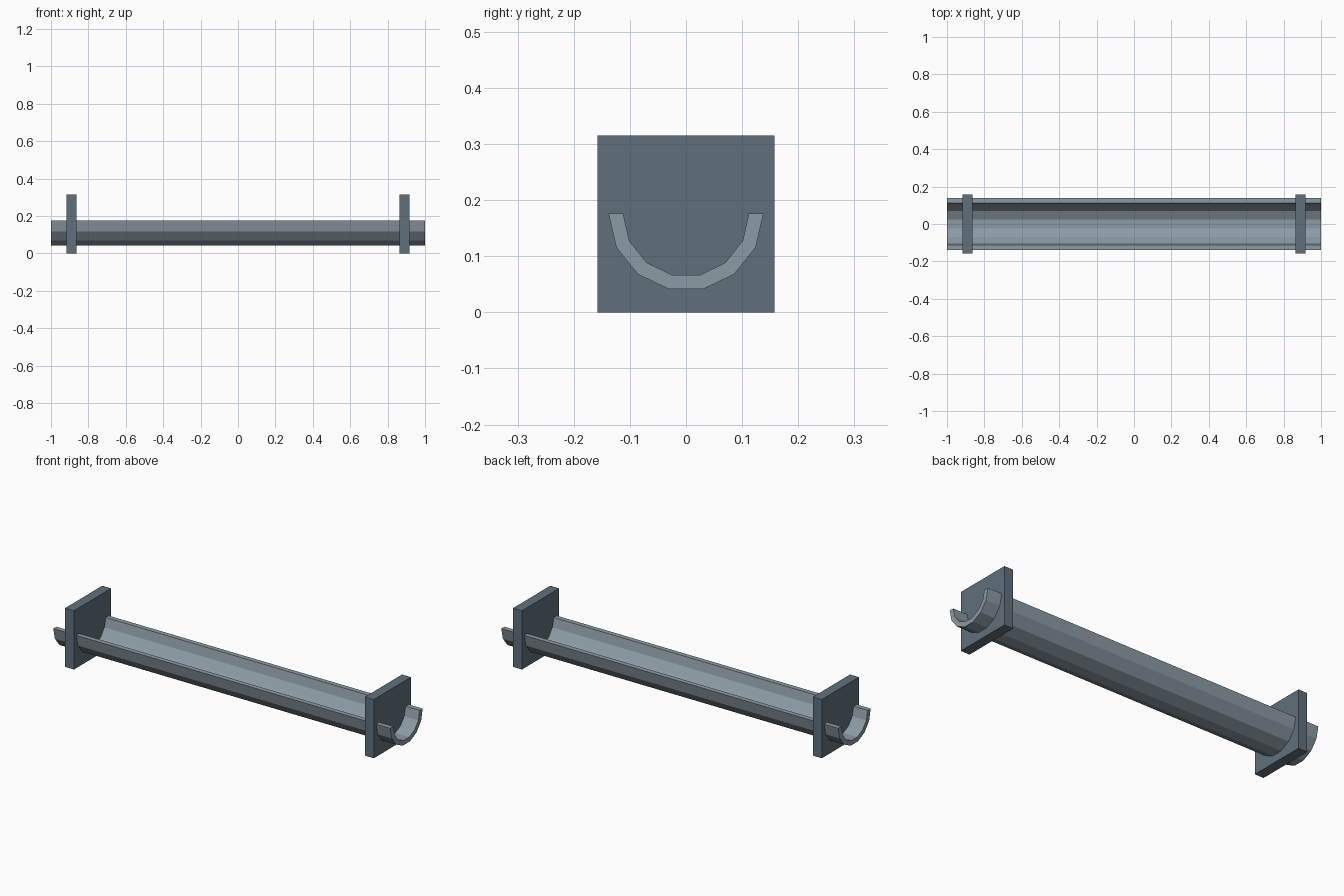
import bpy, bmesh, math

if "Cube" in bpy.data.objects:
    bpy.data.objects.remove(bpy.data.objects["Cube"])


def material(name, rgb):
    m = bpy.data.materials.new(name)
    m.diffuse_color = (*rgb, 1)
    m.use_nodes = True
    m.node_tree.nodes["Principled BSDF"].inputs["Base Color"].default_value = m.diffuse_color
    return m


def make_object(name, bm, mat):
    bmesh.ops.recalc_face_normals(bm, faces=bm.faces)
    me = bpy.data.meshes.new(name)
    bm.to_mesh(me)
    bm.free()
    me.materials.append(mat)
    ob = bpy.data.objects.new(name, me)
    bpy.context.collection.objects.link(ob)
    return ob


def extrude_profile(name, pts, x0, x1, mat):
    """Extrude a closed (y, z) outline along x."""
    bm = bmesh.new()
    face = bm.faces.new([bm.verts.new((x0, y, z)) for y, z in pts])
    out = bmesh.ops.extrude_face_region(bm, geom=[face])
    verts = [g for g in out["geom"] if isinstance(g, bmesh.types.BMVert)]
    bmesh.ops.translate(bm, verts=verts, vec=(x1 - x0, 0, 0))
    return make_object(name, bm, mat)


light_steel = material("light steel", (0.262, 0.328, 0.376))
dark_steel = material("dark steel", (0.117, 0.162, 0.202))

# Half-round trough, seven flat sides
RIM_Z, OUTER, INNER, SIDES = 0.176, 0.138, 0.112, 7


def arc(r):
    angles = [math.pi * (1 + i / SIDES) for i in range(SIDES + 1)]
    return [(r * math.cos(a), RIM_Z + r * math.sin(a)) for a in angles]


extrude_profile("trough", arc(OUTER) + arc(INNER)[::-1], -1, 1, light_steel)

# Square support plates near both ends
H = 0.1575
square = [(-H, 0), (H, 0), (H, 2 * H), (-H, 2 * H)]
for side, x in (("left", -0.89), ("right", 0.89)):
    extrude_profile(side + "_support_plate", square, x - 0.0265, x + 0.0265, dark_steel)
